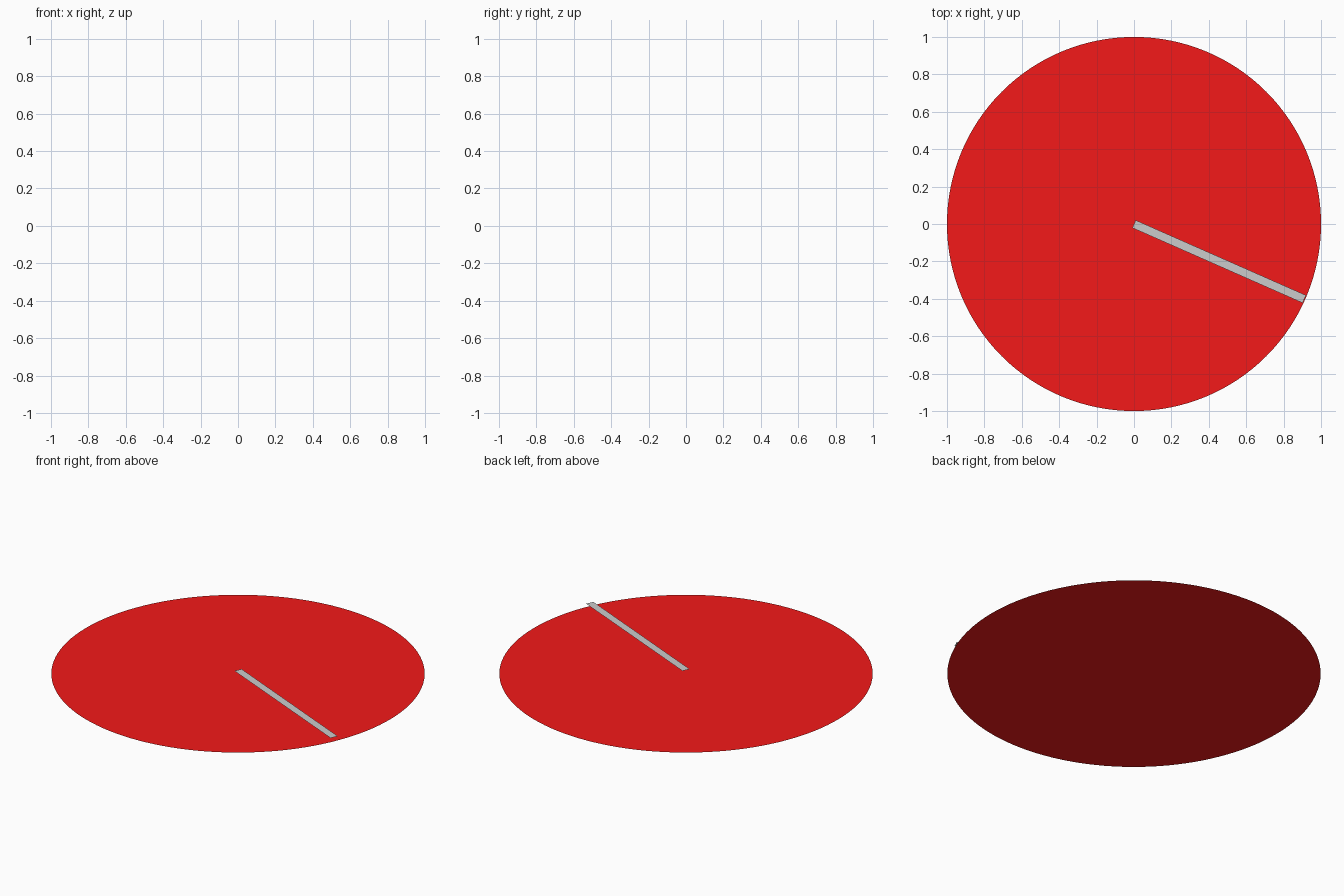
import bpy, bmesh
from math import radians
from mathutils import Matrix

if "Cube" in bpy.data.objects:
    bpy.data.objects.remove(bpy.data.objects["Cube"])


def make_object(name, bm):
    mesh = bpy.data.meshes.new(name)
    bm.to_mesh(mesh)
    bm.free()
    obj = bpy.data.objects.new(name, mesh)
    bpy.context.collection.objects.link(obj)
    return obj


# Flat round dial
bm = bmesh.new()
bmesh.ops.create_circle(bm, cap_ends=True, segments=128, radius=1)
dial = make_object("dial", bm)
red = bpy.data.materials.new("red")
red.diffuse_color = (0.9, 0.01, 0.01, 1)
red.use_nodes = True
red.node_tree.nodes["Principled BSDF"].inputs["Base Color"].default_value = red.diffuse_color
dial.data.materials.append(red)

# Flat pointer strip floating just above the dial, pivoting at the centre
length, width, height = 0.995, 0.045, 0.022
bm = bmesh.new()
bmesh.ops.create_grid(bm, x_segments=1, y_segments=1, size=0.5)
bmesh.ops.scale(bm, vec=(length, width, 1), verts=bm.verts)
bmesh.ops.translate(bm, vec=(length / 2, 0, 0), verts=bm.verts)
pointer = make_object("pointer", bm)
pointer.matrix_world = Matrix.Translation((0, 0, height)) @ Matrix.Rotation(radians(-23.8), 4, 'Z')
